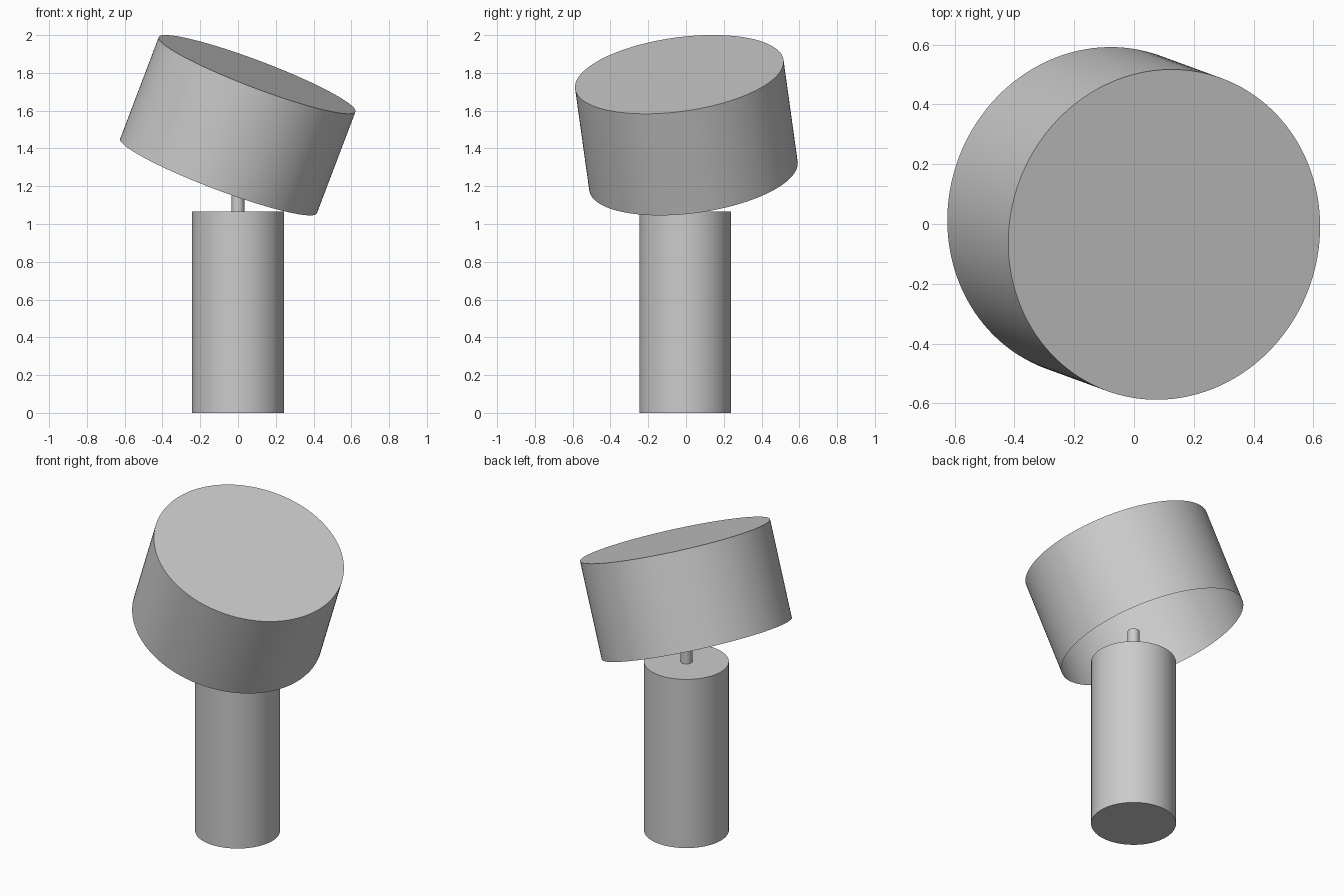
import bpy
import bmesh
import math
from mathutils import Vector

default = bpy.data.objects.get("Cube")
if default:
    bpy.data.objects.remove(default, do_unlink=True)

grey = bpy.data.materials.new("light_grey")
grey.use_nodes = True
colour = (0.6, 0.6, 0.6, 1.0)
grey.diffuse_color = colour
grey.node_tree.nodes["Principled BSDF"].inputs["Base Color"].default_value = colour


def drum(name, radius, start, end, segments, open_bottom=False):
    """Cylinder running from start to end, optionally open at its start."""
    start, end = Vector(start), Vector(end)
    axis = end - start
    bm = bmesh.new()
    bmesh.ops.create_cone(bm, cap_ends=True, segments=segments,
                          radius1=radius, radius2=radius, depth=axis.length)
    if open_bottom:
        bottom = [f for f in bm.faces if f.normal.z < -0.9]
        bmesh.ops.delete(bm, geom=bottom, context='FACES_ONLY')
    mesh = bpy.data.meshes.new(name)
    bm.to_mesh(mesh)
    bm.free()
    mesh.materials.append(grey)
    obj = bpy.data.objects.new(name, mesh)
    bpy.context.collection.objects.link(obj)
    obj.location = (start + end) / 2
    obj.rotation_euler = axis.to_track_quat('Z', 'Y').to_euler()
    bpy.ops.object.select_all(action='DESELECT')
    obj.select_set(True)
    bpy.context.view_layer.objects.active = obj
    bpy.ops.object.shade_smooth_by_angle(angle=math.radians(30))
    return obj


# Upright base and thin stem
drum("base", 0.243, (0, -0.004, 0), (0, -0.004, 1.065), 96)
drum("stem", 0.034, (0, -0.004, 1.06), (0, -0.004, 1.27), 32)

# Tilted shade: closed top, open underside
centre = Vector((-0.001, 0.002, 1.523))
half_axis = Vector((0.352, -0.129, 0.928)).normalized() * 0.29
drum("shade", 0.557, centre - half_axis, centre + half_axis, 128, open_bottom=True)
